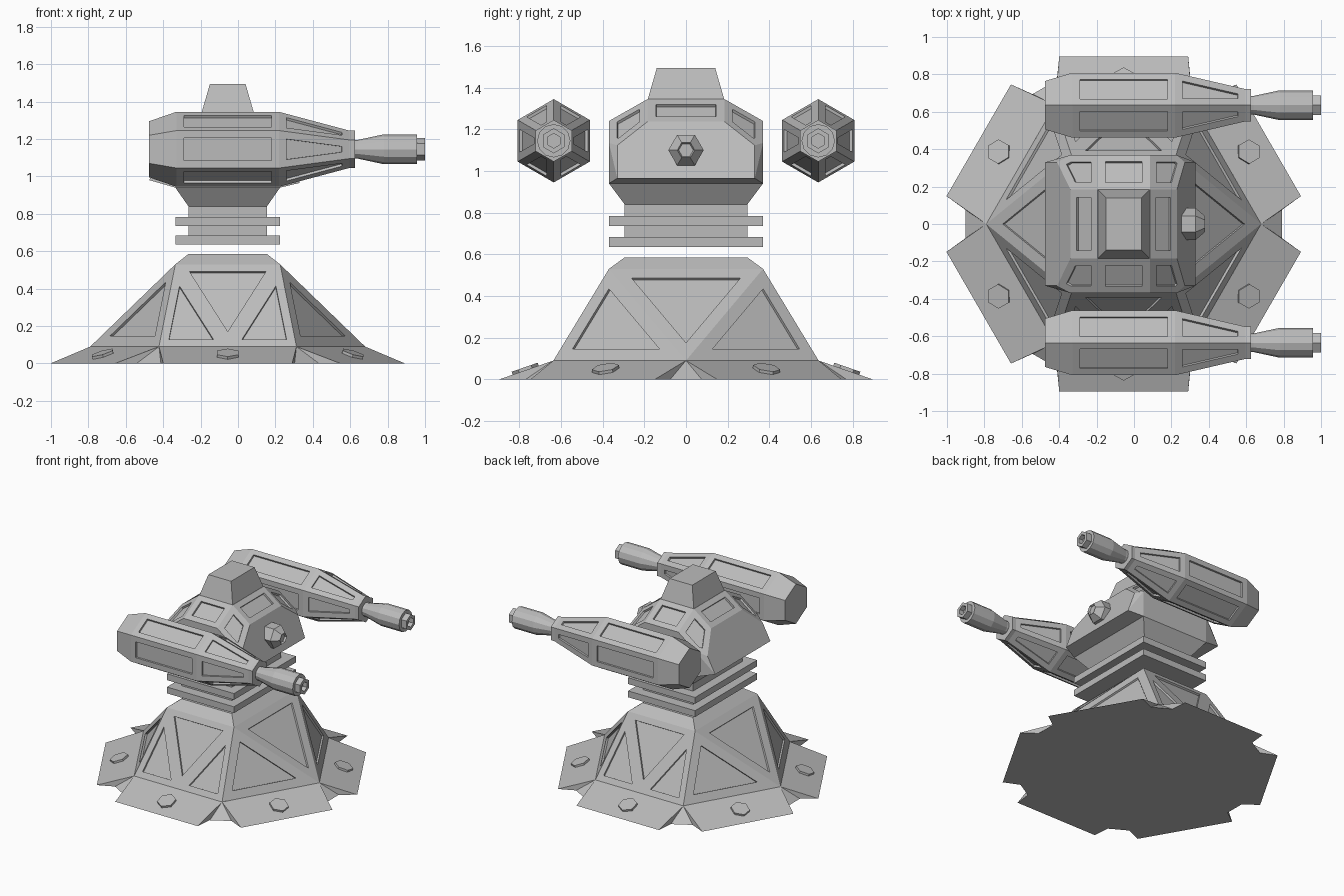
import bpy, bmesh, math
from mathutils import Matrix, Vector

if "Cube" in bpy.data.objects:
    bpy.data.objects.remove(bpy.data.objects["Cube"])

CX = -0.055  # turret axis
SIGNS = (1, -1)

metal = bpy.data.materials.new("grey_metal")
metal.use_nodes = True
metal.diffuse_color = (0.5, 0.5, 0.5, 1)
metal.node_tree.nodes["Principled BSDF"].inputs["Base Color"].default_value = (0.5, 0.5, 0.5, 1)


def finish(name, bm):
    mesh = bpy.data.meshes.new(name)
    bm.to_mesh(mesh)
    bm.free()
    mesh.materials.append(metal)
    obj = bpy.data.objects.new(name, mesh)
    bpy.context.collection.objects.link(obj)
    return obj


def recess(bm, faces, margin, depth=0.014):
    """Sink a panel into each face."""
    bmesh.ops.inset_individual(bm, faces=faces, thickness=margin, use_even_offset=True)
    bmesh.ops.inset_individual(bm, faces=faces, thickness=0.0005, depth=-depth, use_even_offset=True)


def bridge(bm, rings):
    """Skin a list of equal point rings and cap both ends."""
    loops = [[bm.verts.new(p) for p in ring] for ring in rings]
    for a, b in zip(loops, loops[1:]):
        for i in range(len(a)):
            j = (i + 1) % len(a)
            bm.faces.new((a[i], a[j], b[j], b[i]))
    bm.faces.new(loops[0])
    bm.faces.new(loops[-1])
    bmesh.ops.recalc_face_normals(bm, faces=bm.faces)


def lathe(name, sections, sides, matrix, panels=None, margin=0.04):
    """Faceted body along local x from (x, radius) sections."""
    bm = bmesh.new()
    step = math.tau / sides
    bridge(bm, [[(x, r * math.sin(i * step), r * math.cos(i * step)) for i in range(sides)]
                for x, r in sections])
    if panels:
        lo, hi = panels
        recess(bm, [f for f in bm.faces if lo < f.calc_center_median().x < hi], margin)
    bm.transform(matrix)
    return finish(name, bm)


def stack(name, levels):
    """Rectangular body from (half x, half y, z) levels."""
    bm = bmesh.new()
    bridge(bm, [[(CX + hx * sx, hy * sy, z) for sx, sy in ((1, 1), (-1, 1), (-1, -1), (1, -1))]
                for hx, hy, z in levels])
    return finish(name, bm)


def add_face(bm, points, centre):
    """Add a face that points away from the centre."""
    face = bm.faces.new([bm.verts.new(p) for p in points])
    face.normal_update()
    if face.normal.dot(face.calc_center_median() - Vector(centre)) < 0:
        face.normal_flip()
    return face


# Base: six-cornered foot rising to a rectangle, with triangular panels
bm = bmesh.new()
R, APO, FOOT, SHOULDER = 0.735, 0.6365, 0.09, 0.53
inside = (CX, 0, 0.2)
narrow, wide = [], []


def top(sx, sy):
    return (CX + 0.28 * sx, 0.37 * sy, SHOULDER)


for s in SIGNS:
    wide.append(add_face(bm, [(CX + R * s, 0, FOOT), top(s, 1), top(s, -1)], inside))
    middle = (CX, APO * s, FOOT)
    narrow.append(add_face(bm, [middle, top(1, s), top(-1, s)], inside))
    for sx in SIGNS:
        corner = (CX + R / 2 * sx, APO * s, FOOT)
        narrow.append(add_face(bm, [middle, corner, top(sx, s)], inside))
        wide.append(add_face(bm, [(CX + R * sx, 0, FOOT), corner, top(sx, s)], inside))
bmesh.ops.remove_doubles(bm, verts=bm.verts, dist=0.0005)
recess(bm, narrow, 0.045)
recess(bm, wide, 0.062)
finish("base_body", bm)
stack("base_cap", [(0.28, 0.37, 0.53), (0.21, 0.295, 0.585)])

# Skirt: six sloping foot plates with notches between them
bm = bmesh.new()
outline = []
for k in range(6):
    turn = Matrix.Translation((CX, 0, 0)) @ Matrix.Rotation(k * math.pi / 3, 4, "Z")
    following = Matrix.Translation((CX, 0, 0)) @ Matrix.Rotation((k + 1) * math.pi / 3, 4, "Z")
    peak = Vector((R, 0, FOOT))
    notch = [Vector((0.845, 0.075 * s, 0)) for s in SIGNS]
    tip = [Vector((0.9475, 0.149 * s, 0)) for s in SIGNS]
    low = (CX, 0, -0.5)
    add_face(bm, [turn @ peak, turn @ notch[0], turn @ notch[1]], low)
    add_face(bm, [turn @ peak, turn @ tip[0], following @ tip[1], following @ peak], low)
    for i in (0, 1):
        wall = add_face(bm, [turn @ peak, turn @ notch[i], turn @ tip[i]], low)
        gap_side = (turn @ Vector((0.9, 0, 0))) - wall.calc_center_median()
        if wall.normal.dot(gap_side) < 0:
            wall.normal_flip()
    outline += [turn @ p for p in (tip[1], notch[1], notch[0], tip[0])]
add_face(bm, outline, (CX, 0, 1))
bmesh.ops.remove_doubles(bm, verts=bm.verts, dist=0.0005)
finish("foot_plates", bm)

# Bolts on the foot plates
slope = math.atan2(0.09, 0.26)
for k in range(6):
    place = (Matrix.Translation((CX, 0, 0)) @ Matrix.Rotation(math.pi / 6 + k * math.pi / 3, 4, "Z")
             @ Matrix.Translation((0.77, 0, 0.0435)) @ Matrix.Rotation(slope - math.pi / 2, 4, "Y"))
    lathe(f"foot_bolt_{k + 1}", [(-0.01, 0.066), (0.015, 0.066)], 6, place)

# Neck with two collars
stack("neck", [(0.21, 0.295, 0.65), (0.21, 0.295, 0.84), (0.28, 0.37, 0.94)])
for label, z in (("lower", 0.636), ("upper", 0.736)):
    stack(f"{label}_collar", [(0.28, 0.37, z), (0.28, 0.37, z + 0.048)])

# Head: faceted block, sunken panels on the sloping top faces
bm = bmesh.new()
front = [(0.085, 0.185, 1.345), (0.085, 0.37, 1.24), (0.225, 0.37, 1.135), (0.225, 0.37, 0.94),
         (0.23, 0.185, 1.237), (0.272, 0.33, 1.123), (0.33, 0.33, 0.965)]
back = [(-0.195, 0.185, 1.345), (-0.195, 0.37, 1.24), (-0.335, 0.37, 1.135), (-0.335, 0.37, 0.94),
        (-0.34, 0.185, 1.237), (-0.411, 0.33, 1.10), (-0.475, 0.33, 0.98)]
for x, y, z in front + back:
    for s in SIGNS:
        bm.verts.new((x, y * s, z))
bmesh.ops.convex_hull(bm, input=bm.verts)
bmesh.ops.dissolve_limit(bm, angle_limit=math.radians(5), verts=bm.verts, edges=bm.edges)
bmesh.ops.recalc_face_normals(bm, faces=bm.faces)
recess(bm, [f for f in bm.faces if 0.6 < f.normal.z < 0.97], 0.042)
finish("head", bm)
stack("head_hatch", [(0.14, 0.185, 1.34), (0.095, 0.14, 1.495)])
lathe("head_sensor", [(0.24, 0.085), (0.33, 0.085), (0.38, 0.042), (0.365, 0.035)], 6,
      Matrix.Translation((0, 0, 1.1)) @ Matrix.Rotation(math.pi / 6, 4, "X"))

# Gun pods on both sides
for side, s in (("left", 1), ("right", -1)):
    place = Matrix.Translation((0, 0.635 * s, 1.145))
    lathe(f"{side}_gun_pod", [(-0.475, 0.15), (-0.33, 0.2), (0.22, 0.2), (0.595, 0.1), (0.625, 0.1)],
          6, place, panels=(-0.3, 0.55))
    lathe(f"{side}_barrel", [(0.6, 0.05), (0.64, 0.05), (0.78, 0.08), (0.957, 0.08)], 12, place)
    lathe(f"{side}_muzzle", [(0.95, 0.06), (1.0, 0.06), (1.0, 0.035), (0.965, 0.035)], 6, place)
